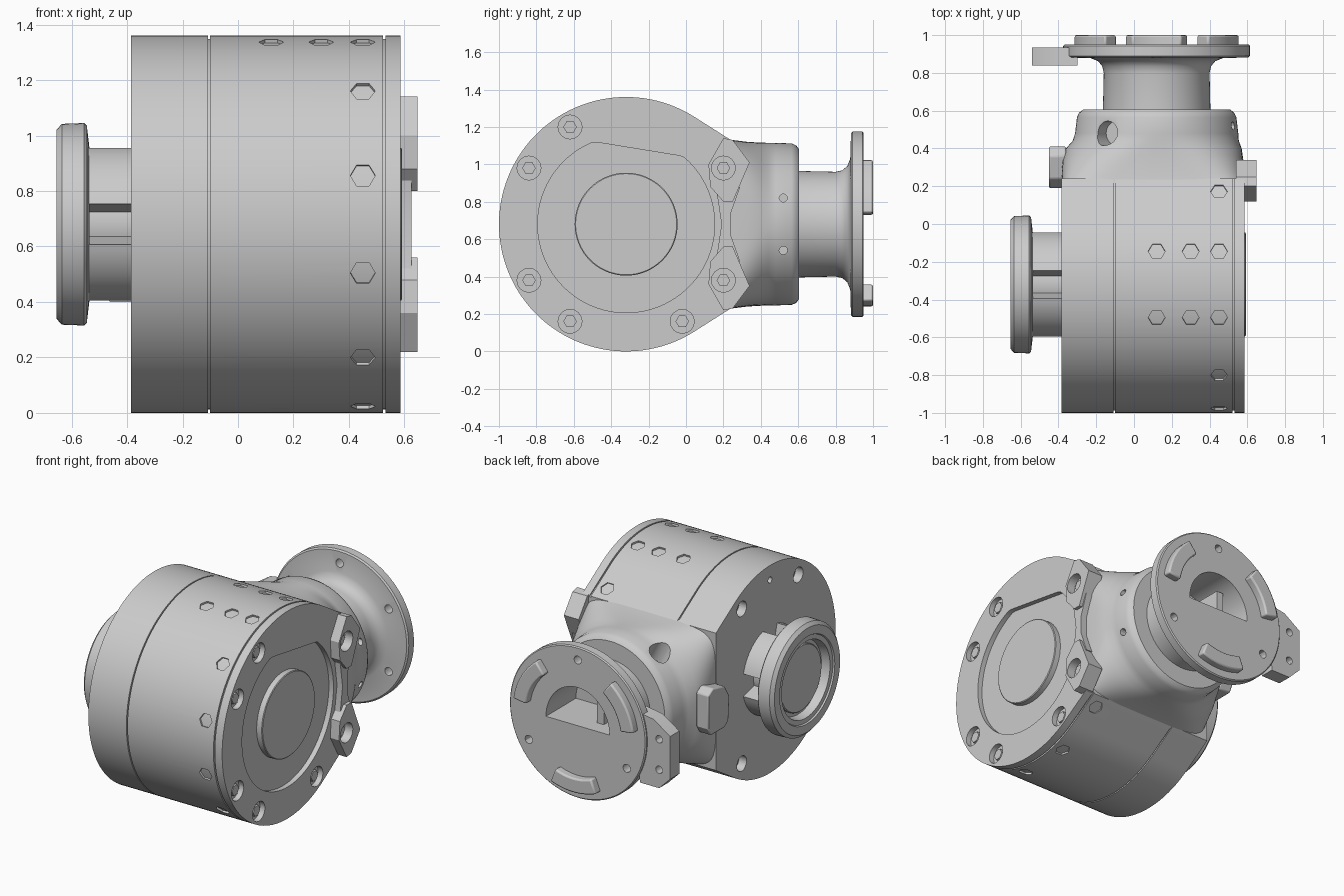
import bpy, bmesh, math
from math import cos, sin, radians, pi
from mathutils import Vector

if "Cube" in bpy.data.objects:
    bpy.data.objects.remove(bpy.data.objects["Cube"])

metal = bpy.data.materials.new("grey metal")
metal.use_nodes = True
GREY = (0.6, 0.6, 0.6, 1)
metal.diffuse_color = GREY
metal.node_tree.nodes["Principled BSDF"].inputs["Base Color"].default_value = GREY

CY, CZ, R = -0.32, 0.68, 0.68      # drum axis and radius
NX = 0.12                          # outlet axis


def place(axis, a, u, v):
    return Vector((a, u, v)) if axis == "X" else Vector((u, a, v))


def add_loft(bm, rings):
    """Bridge closed rings of points and cap both ends."""
    loops = [[bm.verts.new(p) for p in ring] for ring in rings]
    n = len(loops[0])
    for a, b in zip(loops, loops[1:]):
        for i in range(n):
            bm.faces.new((a[i], a[(i + 1) % n], b[(i + 1) % n], b[i]))
    bm.faces.new(loops[0])
    bm.faces.new(loops[-1])


def finish(name, bm, bevel=0):
    bmesh.ops.recalc_face_normals(bm, faces=bm.faces)
    mesh = bpy.data.meshes.new(name)
    bm.to_mesh(mesh)
    bm.free()
    mesh.materials.append(metal)
    ob = bpy.data.objects.new(name, mesh)
    bpy.context.collection.objects.link(ob)
    if bevel:
        mod = ob.modifiers.new("Bevel", "BEVEL")
        mod.width, mod.segments, mod.limit_method = bevel, 2, "ANGLE"
        mod.angle_limit = radians(40)
    return ob


def loft(name, rings, bevel=0):
    bm = bmesh.new()
    add_loft(bm, rings)
    return finish(name, bm, bevel)


def prism(name, axis, outline, a0, a1, bevel=0):
    return loft(name, [[place(axis, a, u, v) for u, v in outline] for a in (a0, a1)], bevel)


def circle(u, v, r, n=96):
    return [(u + r * cos(2 * pi * i / n), v + r * sin(2 * pi * i / n)) for i in range(n)]


def sector(u, v, r0, r1, mid, half):
    angs = [radians(mid - half + 2 * half * i / 12) for i in range(13)]
    return ([(u + r1 * cos(t), v + r1 * sin(t)) for t in angs]
            + [(u + r0 * cos(t), v + r0 * sin(t)) for t in reversed(angs)])


def lathe(name, axis, u, v, profile):
    return loft(name, [[place(axis, a, p, q) for p, q in circle(u, v, r)] for a, r in profile])


def tubes(name, specs):
    """Several straight rods in one object: (start, end, radius, sides)."""
    bm = bmesh.new()
    for p0, p1, r, n in specs:
        p0, p1 = Vector(p0), Vector(p1)
        q = (p1 - p0).to_track_quat("Z", "Y")
        add_loft(bm, [[p + q @ Vector((x, y, 0)) for x, y in circle(0, 0, r, n)] for p in (p0, p1)])
    return finish(name, bm)


def cut(ob, cutter):
    mod = ob.modifiers.new("Cut", "BOOLEAN")
    mod.object, mod.solver = cutter, "EXACT"
    bpy.context.view_layer.objects.active = ob
    bpy.ops.object.modifier_apply(modifier=mod.name)
    bpy.data.objects.remove(cutter)


def on_drum(x, deg, r):
    return (x, CY + r * cos(radians(deg)), CZ + r * sin(radians(deg)))


# Drum outline: a circle drawn out to a blunt nose at the back
def drum_outline(r):
    k = r / R
    arc = [radians(57 + 246 * i / 90) for i in range(91)]
    return ([(CY + r * cos(t), CZ + r * sin(t)) for t in arc]
            + [(0.24, CZ - 0.45 * k), (0.24, CZ + 0.45 * k)])


prism("drum_core", "X", drum_outline(R - 0.012), -0.3, 0.55)
rear_drum = prism("rear_drum", "X", drum_outline(R), -0.385, -0.109)
cut(rear_drum, tubes("cutter", [(on_drum(-0.45, d, 0.585), on_drum(-0.33, d, 0.585), r, 16)
                                for d, r in ((60, .05), (120, .05), (240, .05), (300, .05), (90, .02))]))
main_drum = prism("main_drum", "X", drum_outline(R), -0.101, 0.522)
cut(main_drum, tubes("cutter", [(on_drum(x, d, 0.615), on_drum(x, d, 0.76), 0.045, 6)
                                for d in range(45, 316, 30)
                                for x in ((0.12, 0.3, 0.45) if d in (75, 105) else (0.45,))]))

# Cover plate with a shallow recess, flat on its upper edge
cover = prism("cover_plate", "X", drum_outline(R), 0.532, 0.585)
recess = [(y, min(z, 1.12 - 0.163 * (y + 0.49))) for y, z in circle(CY, 0.68, 0.473)]
cut(cover, prism("cutter", "X", recess, 0.552, 0.7))
bolt_angles = (30, 120, 150, 210, 240, 300, 330)
cut(cover, tubes("cutter", [(on_drum(0.545, d, 0.6), on_drum(0.7, d, 0.6), 0.064, 16)
                            for d in bolt_angles]))
tubes("cover_bolts", [(on_drum(0.54, d, 0.6), on_drum(0.57, d, 0.6), 0.036, 6) for d in bolt_angles])
lathe("centre_boss", "X", CY, CZ, [(0.54, 0.275), (0.588, 0.275), (0.592, 0.27)])

# Clamp lugs on the cover side, mirrored about the middle height
lug = [(0.2, 0.46), (0.25, 0.45), (0.34, 0.33), (0.25, 0.12), (0.2, 0.12), (0.13, 0.2), (0.12, 0.32)]
for side, label in ((1, "upper"), (-1, "lower")):
    ob = prism(label + "_clamp_lug", "X", [(y, CZ + side * z) for y, z in lug], 0.54, 0.648)
    y, z = 0.2, CZ + side * 0.3
    cut(ob, tubes("cutter", [((0.59, y, z), (0.7, y, z), 0.064, 16)]))
    tubes(label + "_lug_bolt", [((0.58, y, z), (0.61, y, z), 0.036, 6)])
strap = [(0.16, 0.2), (0.29, 0.2), (0.24, 0.06), (0.24, -0.06), (0.29, -0.2), (0.16, -0.2), (0.19, 0)]
prism("clamp_strap", "X", [(y, CZ + z) for y, z in strap], 0.54, 0.625)

# Shoulder blending the squarish drum nose into the round outlet housing
def super_ring(y, cx, hx, hz, power):
    pts = []
    for i in range(96):
        c, s = cos(2 * pi * i / 96), sin(2 * pi * i / 96)
        pts.append((cx + hx * math.copysign(abs(c) ** (2 / power), c), y,
                    CZ + hz * math.copysign(abs(s) ** (2 / power), s)))
    return pts


shoulder = loft("outlet_shoulder", [super_ring(*s) for s in (
    (0.2, 0.1, 0.485, 0.46, 9), (0.25, 0.1, 0.483, 0.45, 6), (0.33, 0.1, 0.48, 0.44, 3.6),
    (0.4, 0.105, 0.465, 0.436, 2.6), (0.44, 0.115, 0.44, 0.435, 2.15), (0.48, NX, 0.432, 0.434, 2),
    (0.565, NX, 0.422, 0.432, 2), (0.59, NX, 0.41, 0.42, 2), (0.605, NX, 0.39, 0.4, 2))])
cut(shoulder, tubes("cutter", [((-0.09, 0.48, 0.93), (-0.26, 0.48, 1.25), 0.065, 24)]
                    + [((0.46, 0.52, CZ + s * 0.14), (0.65, 0.52, CZ + s * 0.14), 0.022, 12)
                       for s in (1, -1)]))

# Outlet neck and flange with a half-round port
outlet = lathe("outlet_flange", "Y", NX, CZ, [
    (0.58, 0.285), (0.8, 0.28), (0.835, 0.288), (0.862, 0.31), (0.878, 0.35),
    (0.882, 0.485), (0.89, 0.495), (0.943, 0.495), (0.95, 0.488)])
port = [(NX + 0.23 * cos(radians(t)), CZ - 0.02 + 0.25 * sin(radians(t))) for t in range(0, 181, 6)]
cut(outlet, prism("cutter", "Y", port, 0.64, 1.1))
cut(outlet, tubes("cutter", [((NX + 0.41 * cos(radians(d)), 0.8, CZ + 0.41 * sin(radians(d))),
                              (NX + 0.41 * cos(radians(d)), 1.0, CZ + 0.41 * sin(radians(d))), 0.027, 12)
                             for d in range(30, 360, 60)]))
prism("port_divider", "Y", [(0.0, 0.65), (0.05, 0.65), (0.05, 0.86), (0.0, 0.86)], 0.63, 0.85)
for i, mid in enumerate((30, 150, 270)):
    prism("flange_pad_%d" % (i + 1), "Y", sector(NX, CZ, 0.345, 0.44, mid, 22), 0.94, 1.0, 0.01)

# Side tab on the outlet flange
tab = prism("flange_tab", "Y", [(-0.3, 0.86), (-0.42, 0.84), (-0.54, 0.76), (-0.54, 0.48),
                                (-0.46, 0.4), (-0.32, 0.4)], 0.84, 0.935)
cut(tab, tubes("cutter", [((-0.46, 0.8, z), (-0.46, 1.0, z), 0.025, 12) for z in (0.52, 0.72)]))

# Upright bracket on the rear face
bracket = prism("rear_bracket", "X", [(0.2, 0.56), (0.24, 0.53), (0.38, 0.53), (0.41, 0.58),
                                      (0.41, 0.8), (0.36, 0.83), (0.24, 0.8), (0.19, 0.72)],
                -0.45, -0.36, 0.008)

# Rear coupling: hub, claws and dished flange
lathe("coupling_hub", "X", CY, CZ, [(-0.56, 0.17), (-0.37, 0.17)])
for i, mid in enumerate((45, 135, 225, 315)):
    prism("coupling_claw_%d" % (i + 1), "X", sector(CY, CZ, 0.15, 0.285, mid, 30), -0.56, -0.37)
lathe("coupling_flange", "X", CY, CZ, [
    (-0.535, 0.27), (-0.545, 0.355), (-0.555, 0.365), (-0.635, 0.362), (-0.655, 0.34),
    (-0.655, 0.285), (-0.645, 0.28), (-0.645, 0.25), (-0.59, 0.24)])
lathe("coupling_inner_disc", "X", CY, CZ, [(-0.58, 0.215), (-0.605, 0.215), (-0.61, 0.21)])

# Smooth curved walls, keep edges sharp
bpy.ops.object.select_all(action="DESELECT")
for ob in bpy.context.collection.objects:
    if ob.type == "MESH":
        ob.select_set(True)
        bpy.context.view_layer.objects.active = ob
bpy.ops.object.shade_smooth_by_angle(angle=radians(30))
